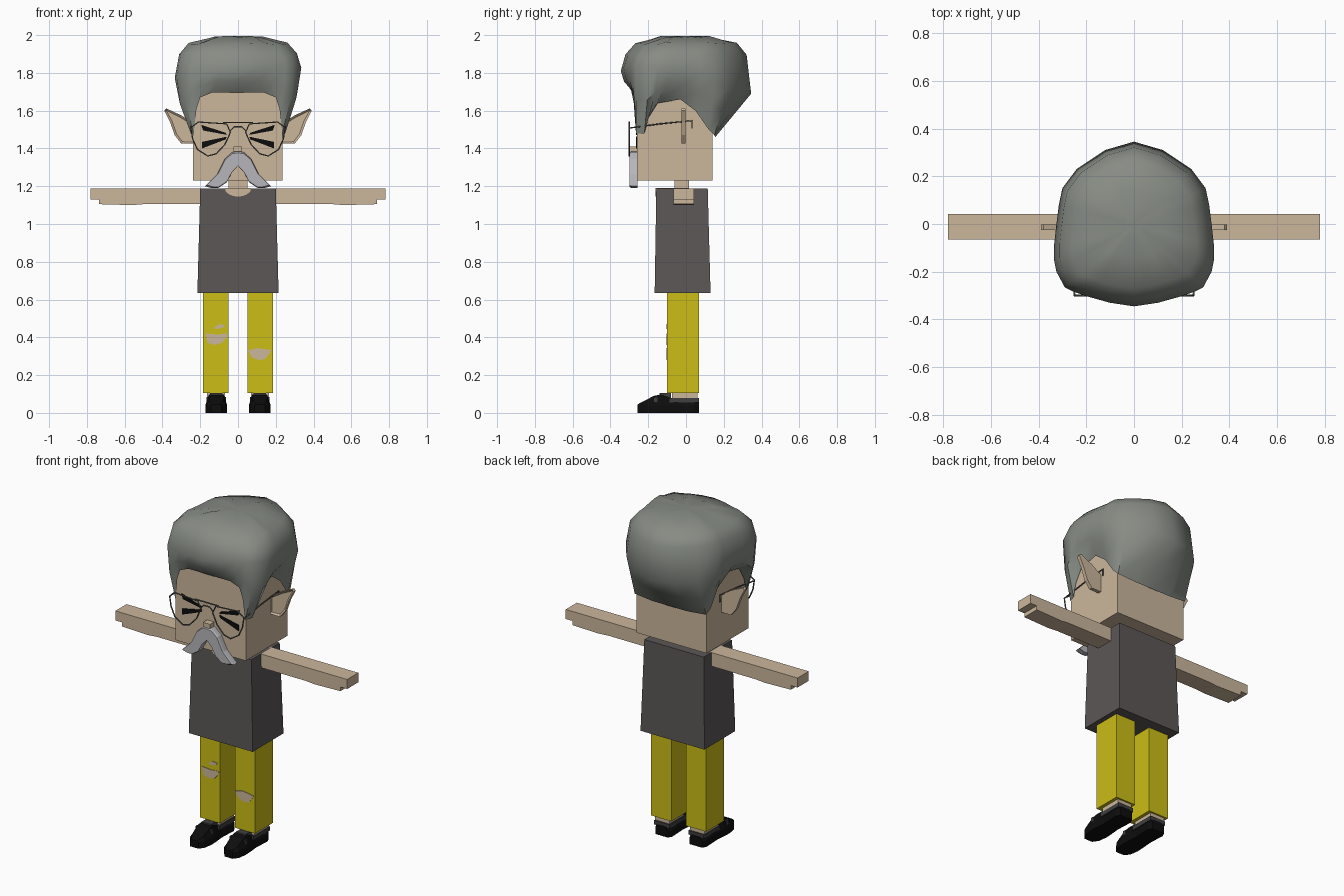
import bpy, bmesh, math, random

random.seed(4)
cube = bpy.data.objects.get("Cube")
if cube:
    bpy.data.objects.remove(cube)


def material(name, *rgb):
    m = bpy.data.materials.new(name)
    m.use_nodes = True
    m.diffuse_color = (*rgb, 1)
    m.node_tree.nodes["Principled BSDF"].inputs["Base Color"].default_value = (*rgb, 1)
    return m


SKIN = material("skin", .6, .47, .33)
HAIR = material("grey_hair", .24, .26, .23)
WHISKER = material("pale_grey", .47, .47, .5)
SHIRT = material("charcoal", .105, .095, .093)
YELLOW = material("yellow", .6, .51, .008)
BLACK = material("black", .004, .004, .004)
TRIM = material("dark_grey", .05, .05, .052)
WIRE = material("wire_grey", .11, .11, .1)


def link(name, data, mat):
    data.materials.append(mat)
    ob = bpy.data.objects.new(name, data)
    bpy.context.collection.objects.link(ob)
    return ob


def loft(name, rings, mat, caps=True):
    """Skin a series of closed rings of equal length."""
    bm = bmesh.new()
    loops = [[bm.verts.new(p) for p in ring] for ring in rings]
    n = len(loops[0])
    for a, b in zip(loops, loops[1:]):
        for i in range(n):
            j = (i + 1) % n
            bm.faces.new((a[i], a[j], b[j], b[i]))
    if caps:
        bm.faces.new(loops[0])
    bm.faces.new(loops[-1])
    bmesh.ops.recalc_face_normals(bm, faces=bm.faces)
    me = bpy.data.meshes.new(name)
    bm.to_mesh(me)
    bm.free()
    return link(name, me, mat)


def prism(name, pts, axis, lo, hi, mat):
    """Extrude a flat outline along an axis."""
    place = {"x": lambda p, d: (d, p[0], p[1]),
             "y": lambda p, d: (p[0], d, p[1]),
             "z": lambda p, d: (p[0], p[1], d)}[axis]
    return loft(name, [[place(p, d) for p in pts] for d in (lo, hi)], mat)


def rect(x0, x1, y0, y1, z=None):
    pts = [(x0, y0), (x1, y0), (x1, y1), (x0, y1)]
    return pts if z is None else [(*p, z) for p in pts]


def box(name, x0, x1, y0, y1, z0, z1, mat):
    return prism(name, rect(x0, x1, y0, y1), "z", z0, z1, mat)


def flip(pts, s):
    return [(s * p[0], *p[1:]) for p in pts]


def wire(name, pts, cyclic=False):
    cu = bpy.data.curves.new(name, "CURVE")
    cu.dimensions = "3D"
    cu.bevel_depth = .004
    cu.bevel_resolution = 1
    sp = cu.splines.new("POLY")
    sp.points.add(len(pts) - 1)
    for q, p in zip(sp.points, pts):
        q.co = (*p, 1)
    sp.use_cyclic_u = cyclic
    return link(name, cu, WIRE)


# Head, neck, shirt
box("head", -.237, .235, -.26, .14, 1.23, 1.75, SKIN)
box("neck", -.05, .05, -.06, .015, 1.15, 1.24, SKIN)
loft("shirt", [rect(-.215, .215, -.166, .13, .635), rect(-.2, .2, -.157, .115, 1.188)], SHIRT)
neckline = [(.07 * math.cos(a), 1.19 - .045 * math.sin(a))
            for a in [math.pi * i / 8 for i in range(9)]]
prism("neckline", neckline, "y", -.162, -.155, SKIN)
box("collar_opening", -.07, .07, -.16, .015, 1.186, 1.19, SKIN)

# Hair: hem line and widest line, front to back, one side
hem = [(0, -.275, 1.695), (.14, -.275, 1.695), (.2, -.272, 1.67), (.22, -.27, 1.61),
       (.235, -.265, 1.48), (.25, -.22, 1.48), (.25, -.2, 1.56), (.25, -.15, 1.64),
       (.25, -.03, 1.66), (.25, .05, 1.6), (.25, .12, 1.5), (.24, .15, 1.47),
       (.12, .155, 1.46), (0, .155, 1.46)]
wide = [(0, -.345, 1.81), (.1, -.33, 1.82), (.19, -.305, 1.82), (.25, -.285, 1.82),
        (.29, -.265, 1.82), (.325, -.2, 1.81), (.335, -.15, 1.8), (.335, -.09, 1.8),
        (.325, 0, 1.8), (.315, .08, 1.77), (.3, .15, 1.74), (.24, .23, 1.71),
        (.12, .31, 1.7), (0, .345, 1.69)]


def whole(half):
    return half + flip(half[-2:0:-1], -1)


hem, wide = whole(hem), [(x, y, z + .08 * x) for x, y, z in whole(wide)]
low = []
for h, w in zip(hem, wide):
    t = .75 if h[1] < .05 else .5
    low.append((h[0] + (w[0] - h[0]) * t, h[1] + (w[1] - h[1]) * t, (h[2] + w[2]) / 2))


def crown(scale, z, lump):
    return [(x * scale, y * scale, z + random.uniform(-lump, lump)) for x, y, _ in wide]


hair = loft("hair", [hem, low, wide, crown(.93, 1.9, .005), crown(.78, 1.955, .006),
                     crown(.4, 1.99, .006), crown(.1, 1.995, 0)], HAIR, caps=False)
bpy.ops.object.select_all(action="DESELECT")
hair.select_set(True)
bpy.context.view_layer.objects.active = hair
bpy.ops.object.shade_smooth_by_angle(angle=math.radians(50))

# Nose and glasses bridge
box("nose", -.025, .022, -.3, -.255, 1.383, 1.41, SKIN)
wire("glasses_top_bar", [(-.08, -.3, 1.537), (.08, -.3, 1.537)])
wire("glasses_bridge", [(-.045, -.3, 1.49), (-.02, -.3, 1.515), (.02, -.3, 1.515), (.045, -.3, 1.49)])

ear = [(.23, 1.425), (.3, 1.425), (.335, 1.47), (.36, 1.54), (.39, 1.6), (.38, 1.612),
       (.3, 1.575), (.23, 1.53)]
lens = [(.21, 1.54), (.06, 1.53), (.04, 1.485), (.07, 1.42), (.115, 1.372), (.16, 1.36),
        (.215, 1.395), (.24, 1.45), (.25, 1.51)]
whisker = [(0, 1.385), (.03, 1.38), (.07, 1.345), (.11, 1.265), (.175, 1.2), (.14, 1.19),
           (.105, 1.19), (.06, 1.22), (.03, 1.275), (0, 1.31)]
arm = [(.19, 1.105), (.5, 1.105), (.56, 1.1), (.735, 1.105), (.735, 1.13), (.78, 1.13),
       (.78, 1.188), (.19, 1.188)]
upper_stroke = [(.06, 1.472), (.185, 1.495), (.195, 1.525), (.065, 1.483)]
lower_stroke = [(.06, 1.462), (.19, 1.435), (.19, 1.4), (.065, 1.448)]

for side, s in (("left", 1), ("right", -1)):
    # Ear with a recessed front
    ob = prism(side + "_ear", flip(ear, s), "y", -.025, -.003, SKIN)
    bm = bmesh.new()
    bm.from_mesh(ob.data)
    front = [f for f in bm.faces if f.normal.y < -.9]
    bmesh.ops.inset_region(bm, faces=front, thickness=.012, depth=-.01)
    bm.to_mesh(ob.data)
    bm.free()

    # Squinting eye
    prism(side + "_eye_upper", flip(upper_stroke, s), "y", -.266, -.258, BLACK)
    prism(side + "_eye_lower", flip(lower_stroke, s), "y", -.266, -.258, BLACK)

    # Glasses
    wire(side + "_lens_rim", [(s * x, -.3, z) for x, z in lens], True)
    wire(side + "_temple", [(s * .25, -.3, 1.508), (s * .252, -.14, 1.53),
                            (s * .252, .032, 1.547), (s * .252, .032, 1.505)])

    # Moustache half, thinner towards its front edge
    back = [(s * x, -.258, z) for x, z in whisker]
    mid = [(s * x, -.288, z) for x, z in whisker]
    ridge = [(s * (x * .92 + .004 * (x > 0)), -.3, 1.28 + (z - 1.28) * .92) for x, z in whisker]
    loft(side + "_moustache", [back, mid, ridge], WHISKER)

    # Arm, trouser leg, ankle
    prism(side + "_arm", flip(arm, s), "y", -.065, .042, SKIN)
    box(side + "_trouser_leg", s * .05, s * .185, -.1, .07, .105, .64, YELLOW)
    box(side + "_ankle", s * .07, s * .165, -.075, .06, .06, .11, SKIN)

    # Shoe: sections from heel to toe as (y, half width, top)
    sections = [(.07, .042, .06), (.045, .055, .07), (-.06, .05, .072), (-.13, .056, .098),
                (-.17, .058, .09), (-.225, .05, .062), (-.256, .028, .045)]
    c = s * .115
    loft(side + "_shoe", [[(c - w, y, 0), (c - w, y, .04), (c - w * .7, y, t),
                           (c + w * .7, y, t), (c + w, y, .04), (c + w, y, 0)]
                          for y, w, t in sections], BLACK)
    box(side + "_shoe_collar", c - .052, c + .052, -.09, .068, .055, .08, TRIM)
    box(side + "_shoe_tongue", c - .032, c + .032, -.14, -.08, .07, .104, TRIM)
    box(side + "_shoe_strap", c - .052, c + .052, -.17, -.15, .05, .084, TRIM)

# Torn knees
tears = {
    "right_knee_tear": [(-.172, .42), (-.16, .37), (-.125, .36), (-.085, .37), (-.056, .405),
                        (-.06, .42), (-.11, .415)],
    "right_small_tear": [(-.127, .45), (-.115, .444), (-.075, .452), (-.068, .465), (-.1, .47)],
    "left_knee_tear": [(.052, .33), (.075, .293), (.11, .28), (.145, .285), (.17, .32),
                       (.175, .332), (.14, .338), (.1, .343)],
}
for name, pts in tears.items():
    prism(name, pts, "y", -.103, -.098, SKIN)
